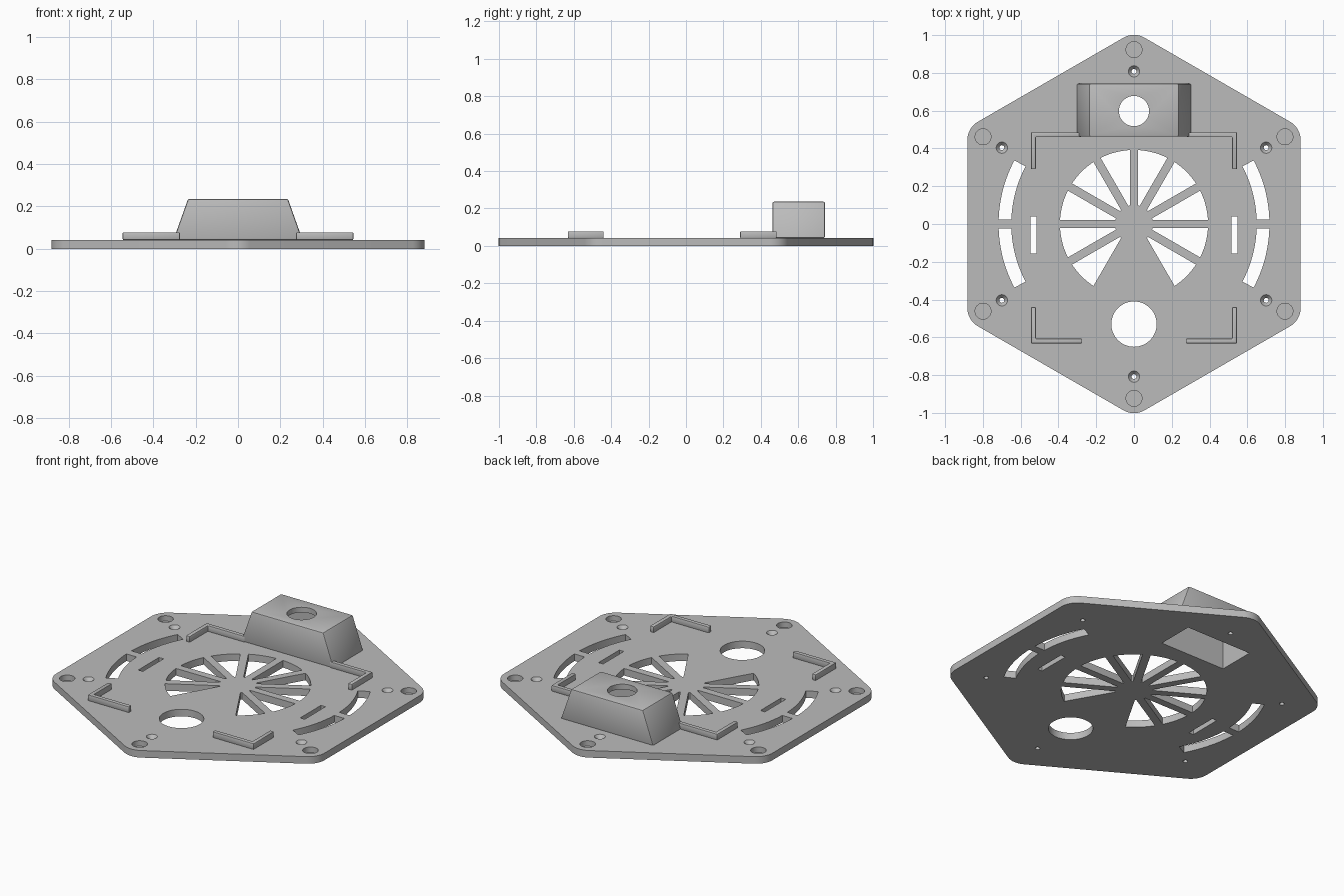
import bpy, bmesh
from math import sin, cos, asin, radians, pi

cube = bpy.data.objects.get("Cube")
if cube:
    bpy.data.objects.remove(cube, do_unlink=True)

grey = bpy.data.materials.new("plain grey")
grey.use_nodes = True
GREY = (0.5, 0.5, 0.5, 1)
grey.diffuse_color = GREY
grey.node_tree.nodes["Principled BSDF"].inputs["Base Color"].default_value = GREY

TOP = 0.042      # upper face of the plate
WALL_TOP = 0.078
LOW, HIGH = -0.1, 0.4


# ---- outlines and solids ----
def arc(r, start, end, n, cx=0, cy=0):
    """Points on an arc, angles in degrees."""
    return [(cx + r * cos(radians(start + (end - start) * i / n)),
             cy + r * sin(radians(start + (end - start) * i / n))) for i in range(n + 1)]


def circle(r, cx=0, cy=0, n=40):
    return arc(r, 0, 360, n, cx, cy)[:-1]


def rect(x0, x1, y0, y1):
    return [(x0, y0), (x1, y0), (x1, y1), (x0, y1)]


def ring_sector(r0, r1, a0, a1, gap0, gap1):
    """Ring sector whose ends keep a constant gap from the radial lines."""
    def ends(r):
        return a0 + asin(gap0 / r) * 180 / pi, a1 - asin(gap1 / r) * 180 / pi
    s1, e1 = ends(r1)
    s0, e0 = ends(r0)
    return arc(r1, s1, e1, 12) + arc(r0, e0, s0, 12)


def loft(bm, layers):
    """Closed solid through (outline, z) layers, from low to high."""
    rings = [[bm.verts.new((x, y, z)) for x, y in pts] for pts, z in layers]
    n = len(rings[0])
    bm.faces.new(rings[0][::-1])
    bm.faces.new(rings[-1])
    for lo, hi in zip(rings, rings[1:]):
        for i in range(n):
            j = (i + 1) % n
            bm.faces.new((lo[i], lo[j], hi[j], hi[i]))


def prism(bm, pts, z0=LOW, z1=HIGH):
    loft(bm, [(pts, z0), (pts, z1)])


def make(name, bm):
    bmesh.ops.recalc_face_normals(bm, faces=bm.faces)
    mesh = bpy.data.meshes.new(name)
    bm.to_mesh(mesh)
    bm.free()
    ob = bpy.data.objects.new(name, mesh)
    mesh.materials.append(grey)
    bpy.context.collection.objects.link(ob)
    return ob


def select(ob):
    bpy.ops.object.select_all(action='DESELECT')
    ob.select_set(True)
    bpy.context.view_layer.objects.active = ob


def cut(ob, bm):
    cutter = make("cutter", bm)
    cutter.hide_render = True
    mod = ob.modifiers.new("cut", 'BOOLEAN')
    mod.operation, mod.solver, mod.object = 'DIFFERENCE', 'EXACT', cutter
    select(ob)
    bpy.ops.object.modifier_apply(modifier=mod.name)
    bpy.data.objects.remove(cutter, do_unlink=True)


def bevel(ob, width):
    mod = ob.modifiers.new("rounded edges", 'BEVEL')
    mod.width, mod.segments, mod.limit_method = width, 2, 'ANGLE'
    select(ob)
    bpy.ops.object.modifier_apply(modifier=mod.name)


def smooth(ob):
    select(ob)
    bpy.ops.object.shade_smooth_by_angle(angle=radians(30))


# ---- hexagonal plate with rounded corners ----
CORNER = 0.11
outline = []
for k in range(6):
    a = 30 + 60 * k
    d = (0.882 - CORNER) / cos(radians(30))
    outline += arc(CORNER, a - 30, a + 30, 10, d * cos(radians(a)), d * sin(radians(a)))
bm = bmesh.new()
prism(bm, outline, 0, TOP)
plate = make("base_plate", bm)

holes = bmesh.new()
# fan openings between the spokes, leaving the front sector solid
for a in range(-60, 240, 30):
    prism(holes, ring_sector(0.1, 0.392, a, a + 30, 0.022, 0.022))
# curved slots, two on each side
for a0, a1, g0, g1 in ((0, 28, 0.024, 0), (-28, 0, 0, 0.024),
                       (152, 180, 0, 0.024), (180, 208, 0.024, 0)):
    prism(holes, ring_sector(0.65, 0.717, a0, a1, g0, g1))
# straight slots
for s in (-1, 1):
    prism(holes, rect(s * 0.532 - 0.015, s * 0.532 + 0.015, -0.155, 0.04))
# cable hole and the opening beneath the housing
prism(holes, circle(0.12, 0, -0.53, 64))
CAVITY = rect(-0.215, 0.215, 0.49, 0.71)
prism(holes, CAVITY)
# corner recesses and countersunk screw holes
for k in range(6):
    a = radians(30 + 60 * k)
    prism(holes, circle(0.042, 0.923 * cos(a), 0.923 * sin(a)), 0.01)
    x, y = 0.808 * cos(a), 0.808 * sin(a)
    loft(holes, [(circle(r, x, y, 24), z) for r, z in
                 ((0.013, LOW), (0.013, 0.022), (0.03, TOP), (0.03, HIGH))])
cut(plate, holes)
smooth(plate)

# ---- hollow tapered housing ----
bm = bmesh.new()
loft(bm, [(rect(-w, w, 0.462, 0.743), z) for w, z in ((0.305, TOP), (0.236, 0.236))])
housing = make("housing", bm)
bevel(housing, 0.008)
bm = bmesh.new()
prism(bm, CAVITY, LOW, 0.205)
cut(housing, bm)
bm = bmesh.new()
prism(bm, circle(0.08, 0, 0.598, 48), 0.15)
cut(housing, bm)
smooth(housing)

# ---- L-shaped retaining walls ----
T = 0.025
for side, s in (("left", 1), ("right", -1)):
    for end, y0, y1, inner in (("back", 0.485, 0.29, 0.28), ("front", -0.632, -0.44, 0.275)):
        t = T if y1 > y0 else -T
        pts = [(0.545, y0), (inner, y0), (inner, y0 + t),
               (0.545 - T, y0 + t), (0.545 - T, y1), (0.545, y1)]
        bm = bmesh.new()
        prism(bm, [(s * x, y) for x, y in pts], TOP, WALL_TOP)
        wall = make(f"retaining_wall_{end}_{side}", bm)
        bevel(wall, 0.004)
        smooth(wall)
